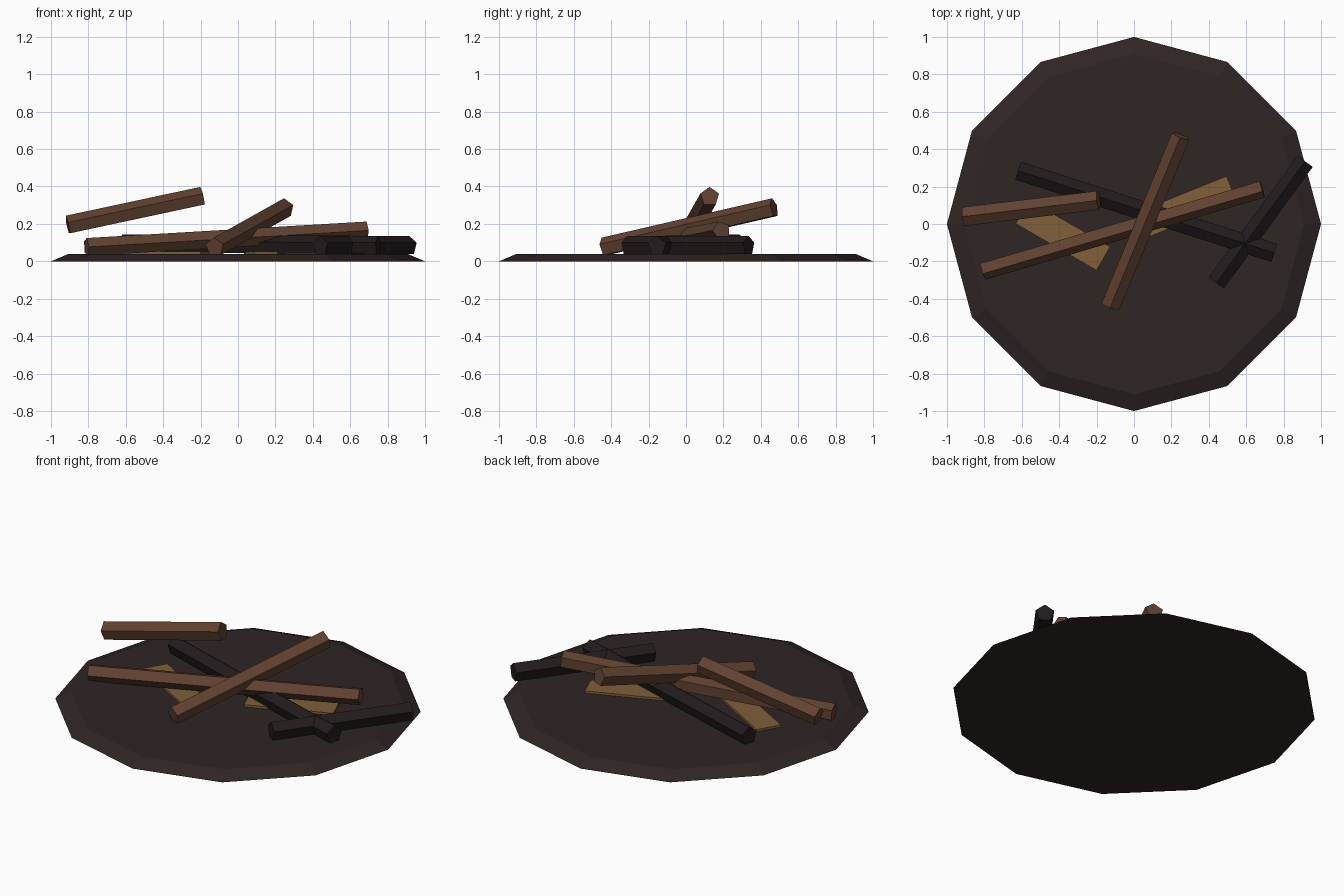
import bpy, bmesh, math
from mathutils import Vector, Matrix

if "Cube" in bpy.data.objects:
    bpy.data.objects.remove(bpy.data.objects["Cube"])


def material(name, rgb):
    m = bpy.data.materials.new(name)
    m.diffuse_color = (*rgb, 1)
    m.use_nodes = True
    m.node_tree.nodes["Principled BSDF"].inputs["Base Color"].default_value = m.diffuse_color
    return m


ash = material("ash_ground", (0.029, 0.018, 0.018))
charred = material("charred_wood", (0.017, 0.011, 0.012))
brown = material("brown_wood", (0.120, 0.054, 0.031))
tan = material("tan_wood", (0.220, 0.115, 0.042))


def finish(name, bm, mat):
    bmesh.ops.recalc_face_normals(bm, faces=bm.faces)
    mesh = bpy.data.meshes.new(name)
    bm.to_mesh(mesh)
    bm.free()
    mesh.materials.append(mat)
    ob = bpy.data.objects.new(name, mesh)
    bpy.context.collection.objects.link(ob)
    return ob


def log(name, start, end, mat, roll=0, r=0.053):
    """Five-sided stick between two points, one edge up; roll tips it sideways."""
    a, b = Vector(start), Vector(end)
    along = (b - a).normalized()
    side = along.cross(Vector((0, 0, 1))).normalized()
    up = side.cross(along)
    bm = bmesh.new()
    rings = []
    for p in (a, b):
        ring = []
        for i in range(5):
            t = math.radians(roll + 72 * i)
            ring.append(bm.verts.new(p + r * (side * math.sin(t) + up * math.cos(t))))
        rings.append(ring)
    for i in range(5):
        j = (i + 1) % 5
        bm.faces.new((rings[0][i], rings[0][j], rings[1][j], rings[1][i]))
    for ring in rings:
        bm.faces.new(ring)
    return finish(name, bm, mat)


def plank(name, x, y, angle, mat):
    """Thin flat board resting on the ground disc."""
    bm = bmesh.new()
    bmesh.ops.create_cube(bm, size=1, matrix=Matrix.Translation((x, y, 0.043))
                          @ Matrix.Rotation(math.radians(angle), 4, 'Z')
                          @ Matrix.Diagonal((0.5, 0.146, 0.017, 1)))
    return finish(name, bm, mat)


# Twelve-sided ground disc with a sloped rim
bm = bmesh.new()
bmesh.ops.create_cone(bm, cap_ends=True, segments=12, radius1=1, radius2=0.91,
                      depth=0.038, matrix=Matrix.Translation((0, 0, 0.019)))
finish("ground_disc", bm, ash)

# Charred logs lying on the ground
log("charred_log_long", (-0.62, 0.285, 0.09), (0.75, -0.155, 0.083), charred)
log("charred_log_short", (0.44, -0.315, 0.083), (0.915, 0.335, 0.083), charred)

# Brown logs stacked on top
log("brown_log_long", (-0.81, -0.25, 0.077), (0.685, 0.19, 0.165), brown, roll=18, r=0.05)
log("brown_log_leaning", (-0.125, -0.44, 0.075), (0.25, 0.47, 0.285), brown)
log("brown_log_raised", (-0.91, 0.04, 0.192), (-0.19, 0.127, 0.346), brown)

# Loose boards
plank("board_left", -0.38, -0.06, -30, tan)
plank("board_right", 0.29, 0.095, 22, tan)
